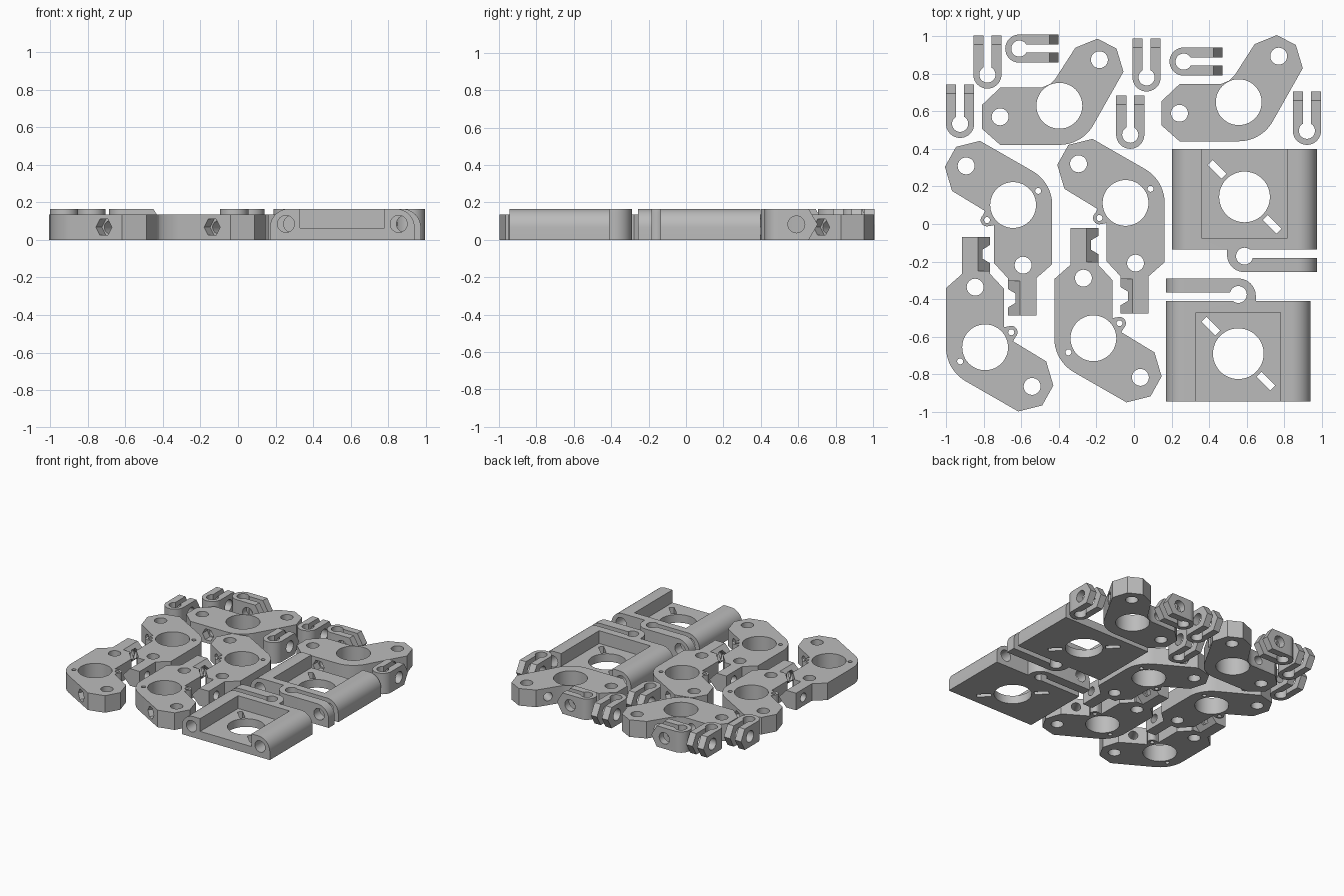
import bpy, bmesh
from math import pi, sin, cos, radians
from mathutils import Matrix, Vector

if "Cube" in bpy.data.objects:
    bpy.data.objects.remove(bpy.data.objects["Cube"])

grey = bpy.data.materials.new("plain grey")
grey.use_nodes = True
grey.diffuse_color = (0.5, 0.5, 0.5, 1)
grey.node_tree.nodes["Principled BSDF"].inputs["Base Color"].default_value = (0.5, 0.5, 0.5, 1)

PLATE_H = 0.135
TALL = 0.165


def arc(cx, cy, r, start, end, steps):
    """Points along an arc, angles in degrees."""
    angles = [radians(start + (end - start) * i / steps) for i in range(steps + 1)]
    return [(cx + r * cos(a), cy + r * sin(a)) for a in angles]


def circle(cx, cy, r, sides=32):
    return arc(cx, cy, r, 0, 360, sides)[:-1]


def prism(points, lo, hi, axis="z", turn=0, at=(0, 0, 0)):
    """Extrude a flat outline along an axis, then turn it about z and place it."""
    order = {"z": lambda u, v, w: (u, v, w),
             "x": lambda u, v, w: (w, u, v),
             "y": lambda u, v, w: (u, w, v)}[axis]
    bm = bmesh.new()
    low = [bm.verts.new(order(u, v, lo)) for u, v in points]
    high = [bm.verts.new(order(u, v, hi)) for u, v in points]
    bm.faces.new(low)
    bm.faces.new(high)
    n = len(points)
    for i in range(n):
        j = (i + 1) % n
        bm.faces.new((low[i], low[j], high[j], high[i]))
    bmesh.ops.recalc_face_normals(bm, faces=bm.faces)
    bm.transform(Matrix.Translation(at) @ Matrix.Rotation(radians(turn), 4, "Z"))
    mesh = bpy.data.meshes.new("solid")
    bm.to_mesh(mesh)
    bm.free()
    obj = bpy.data.objects.new("solid", mesh)
    bpy.context.collection.objects.link(obj)
    return obj


def box(x0, x1, y0, y1, z0, z1):
    return prism([(x0, y0), (x1, y0), (x1, y1), (x0, y1)], z0, z1)


def drill(x, y, r, sides=32):
    return prism(circle(x, y, r, sides), -0.1, 0.3)


def nut_bore(x, y, turn, depth, length):
    """Sideways screw hole with a six-sided nut pocket at its start."""
    at = (x, y, PLATE_H / 2)
    return [prism(circle(0, 0, 0.049, 6), -0.08, depth, "x", turn, at),
            prism(circle(0, 0, 0.034, 20), -0.05, length, "x", turn, at)]


def wedge_tip(tip, run, height, lo, hi, axis):
    """Cutter that leaves a pointed end at half height."""
    back, far = tip - run, tip + 0.1
    shape = [(back, height), (tip, height / 2), (back, 0), (back, -0.1),
             (far, -0.1), (far, height + 0.1), (back, height + 0.1)]
    return prism(shape, lo, hi, axis)


def carve(solid, cutters):
    """Subtract the cutters and return the finished mesh."""
    for cutter in cutters:
        cutter.hide_render = True
        mod = solid.modifiers.new("cut", "BOOLEAN")
        mod.operation = "DIFFERENCE"
        mod.solver = "EXACT"
        mod.object = cutter
    bpy.context.view_layer.update()
    graph = bpy.context.evaluated_depsgraph_get()
    mesh = bpy.data.meshes.new_from_object(solid.evaluated_get(graph))
    for obj in [solid] + cutters:
        bpy.data.objects.remove(obj)
    mesh.materials.clear()
    mesh.materials.append(grey)
    mesh.shade_smooth()
    mesh.set_sharp_from_angle(angle=radians(30))
    return mesh


def place(name, mesh, spots):
    for i, (x, y, turn) in enumerate(spots):
        obj = bpy.data.objects.new(f"{name}_{i + 1}", mesh)
        obj.location = (x, y, 0)
        obj.rotation_euler.z = radians(turn)
        bpy.context.collection.objects.link(obj)


# Curved arm plate with a clamping tab and a small ear
outline = [(-0.208, 0.315), (-0.123, 0.39), (-0.123, 0.587), (0.027, 0.587),
           (0.027, 0.39), (0.101, 0.31), (0.101, 0.107)]
outline += arc(0.139, 0.08, 0.034, 110, -50, 8)
outline += [(0.149, 0.032), (0.325, -0.075), (0.363, -0.203), (0.304, -0.309), (0.176, -0.341)]
outline += arc(0, 0, 0.208, 240, 180, 10)
cuts = [drill(0, 0, 0.122, 48), drill(-0.053, 0.32, 0.045), drill(0.25, -0.208, 0.045),
        drill(-0.133, -0.075, 0.016, 16), drill(0.139, 0.08, 0.016, 16),
        wedge_tip(0.027, 0.064, PLATE_H, 0.405, 0.65, "y")]
# the tip cutter runs along y, so its outline is already in x and z
cuts += nut_bore(0.027, 0.496, 180, 0.055, 0.25)
cuts += nut_bore(0.08, -0.283, 60, 0.06, 0.45)
arm = carve(prism(outline, 0, PLATE_H), cuts)
place("arm_plate", arm, [(-0.792, -0.656, 0), (-0.216, -0.608, 0),
                         (-0.643, 0.101, 180), (-0.045, 0.112, 180)])

# Bent link plate with two cross screws
outline = [(-0.411, 0.005), (-0.315, 0.096), (-0.096, 0.096), (-0.05, 0.115), (-0.021, 0.144),
           (0.085, 0.309), (0.203, 0.357), (0.304, 0.304), (0.341, 0.181)]
outline += arc(0, 0, 0.208, -32, -90, 10)
outline += [(-0.315, -0.208), (-0.411, -0.123)]
cuts = [drill(0, 0, 0.122, 48), drill(-0.315, -0.059, 0.045), drill(0.213, 0.245, 0.045)]
cuts += nut_bore(0.277, 0.08, 148, 0.06, 0.45)
cuts += nut_bore(-0.16, -0.208, 90, 0.06, 0.45)
link = carve(prism(outline, 0, PLATE_H), cuts)
place("link_plate", link, [(-0.397, 0.629, 0), (0.557, 0.648, 0)])

# Motor bracket: rounded section, open pocket, rail holes and a sprung clamp arm
R = 0.1
section = [(-0.385, 0), (0.385, 0)]
section += arc(0.385 - R, TALL - R, R, 0, 90, 10)
section += arc(R - 0.385, TALL - R, R, 90, 180, 10)
hook = arc(0, 0.307, 0.093, 90, 0, 12) + [(0.093, 0.28), (0.6, 0.28), (0.6, 0.6), (0, 0.6)]
cuts = [box(-0.225, 0.225, -0.4, 0.22, 0.064, 0.4),
        prism(hook, -0.1, 0.3),
        box(-0.6, 0, 0.28, 0.325, -0.1, 0.3),
        drill(0, 0.315, 0.045), drill(0, 0, 0.135, 48)]
for side in (-1, 1):
    cuts.append(prism(circle(side * 0.3, 0.085, 0.045), -0.5, 0.6, "y"))
    slot = [(-0.052, -0.019), (0.052, -0.019), (0.052, 0.019), (-0.052, 0.019)]
    cuts.append(prism(slot, -0.1, 0.3, "z", -45, (side * 0.146, -side * 0.146, 0)))
bracket = carve(prism(section, -0.255, 0.4, "y"), cuts)
place("motor_bracket", bracket, [(0.555, -0.69, 0), (0.588, 0.144, 180)])

# Small spring clip: two legs around a ring, pointed ends, cross screw
outline = arc(0, 0, 0.075, 180, 360, 20) + [(0.075, 0.208), (-0.075, 0.208)]
cuts = [drill(0, 0, 0.043), box(-0.021, 0.021, 0, 0.3, -0.1, 0.3),
        wedge_tip(0.208, 0.048, TALL, -0.2, 0.2, "x"),
        prism(circle(0.094, TALL / 2, 0.045), -0.2, 0.2, "x")]
clip = carve(prism(outline, 0, TALL), cuts)
place("spring_clip", clip, [(-0.925, 0.533, 0), (-0.78, 0.795, 0), (-0.61, 0.933, -90),
                            (0.067, 0.78, 0), (0.264, 0.864, -90), (-0.02, 0.475, 0),
                            (0.92, 0.496, 0)])
